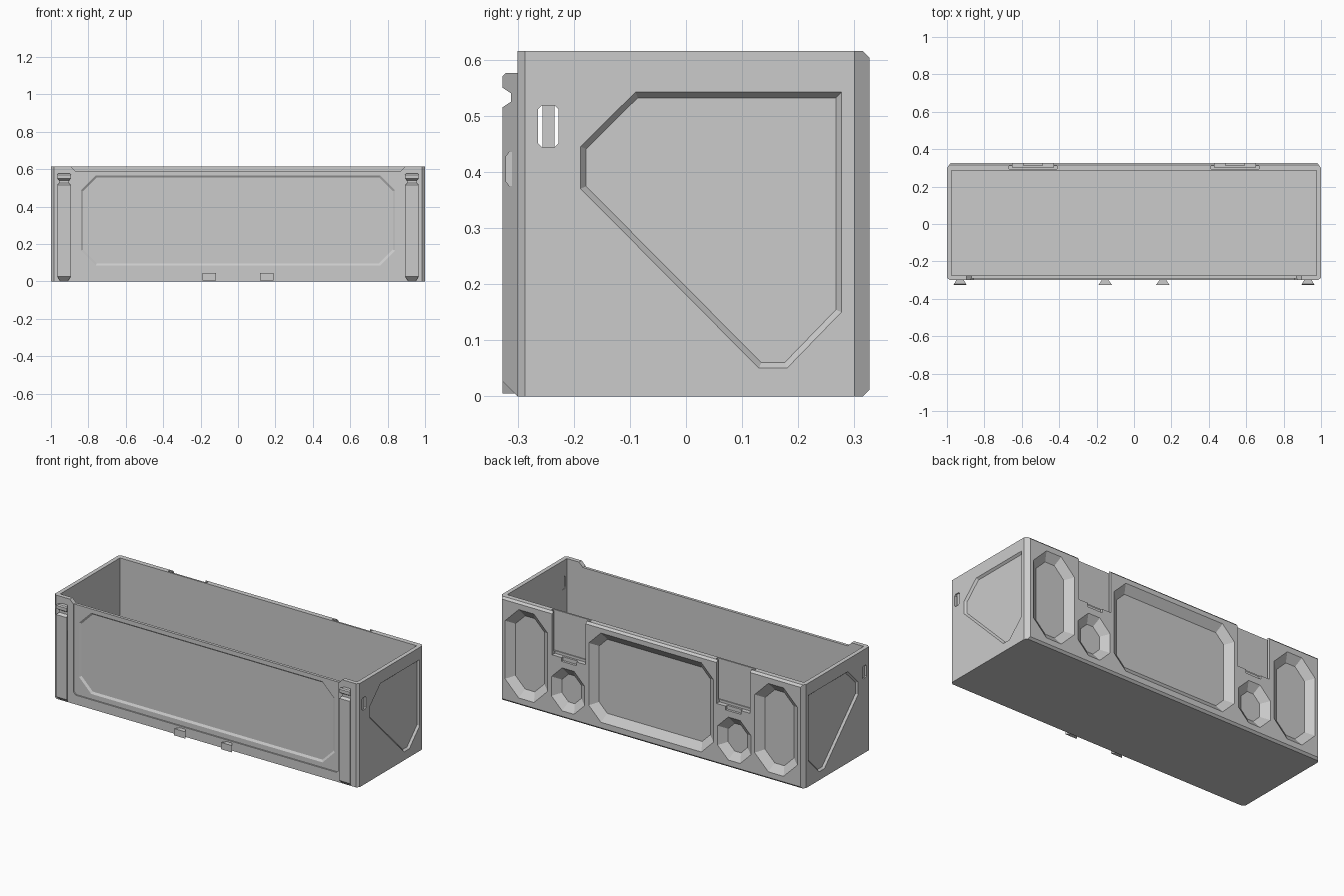
import bpy, bmesh
from mathutils import Vector

if "Cube" in bpy.data.objects:
    bpy.data.objects.remove(bpy.data.objects["Cube"])


def loft(name, loops):
    """Closed solid through equal-length loops of 3D points."""
    bm = bmesh.new()
    rings = [[bm.verts.new(p) for p in lp] for lp in loops]
    n = len(rings[0])
    for a, b in zip(rings, rings[1:]):
        for i in range(n):
            j = (i + 1) % n
            bm.faces.new((a[i], a[j], b[j], b[i]))
    bm.faces.new(rings[0])
    bm.faces.new(rings[-1])
    bmesh.ops.recalc_face_normals(bm, faces=bm.faces)
    me = bpy.data.meshes.new(name)
    bm.to_mesh(me)
    bm.free()
    ob = bpy.data.objects.new(name, me)
    bpy.context.collection.objects.link(ob)
    return ob


def box(name, x0, x1, y0, y1, z0, z1):
    x0, x1 = sorted((x0, x1))
    sq = [(x0, y0), (x1, y0), (x1, y1), (x0, y1)]
    return loft(name, [[(x, y, z) for x, y in sq] for z in (z0, z1)])


def inset(poly, d):
    """Mitred inset of a convex 2D polygon."""
    n = len(poly)
    p = [Vector(q) for q in poly]
    area = sum(p[i].x * p[(i + 1) % n].y - p[(i + 1) % n].x * p[i].y for i in range(n))
    s = 1 if area > 0 else -1
    out = []
    for i in range(n):
        e0 = (p[i] - p[i - 1]).normalized()
        e1 = (p[(i + 1) % n] - p[i]).normalized()
        n0, n1 = Vector((-e0.y, e0.x)) * s, Vector((-e1.y, e1.x)) * s
        out.append(p[i] + (n0 + n1) * (d / (1 + n0.dot(n1))))
    return out


def octagon(u0, u1, v0, v1, c):
    return [(u0 + c, v0), (u1 - c, v0), (u1, v0 + c), (u1, v1 - c),
            (u1 - c, v1), (u0 + c, v1), (u0, v1 - c), (u0, v0 + c)]


def pocket(poly, surf, depth, slope_w, place):
    """Cutter for a bevelled recess; place(u, v, w) maps to 3D."""
    sgn = 1 if surf > 0 else -1
    e = 0.3
    outer = inset(poly, -slope_w * e)
    inner = inset(poly, slope_w)
    return loft("cutter", [[place(u, v, surf + sgn * depth * e) for u, v in outer],
                           [place(u, v, surf - sgn * depth) for u, v in inner]])


def cut(target, cutter):
    cutter.hide_render = True
    m = target.modifiers.new("cut", 'BOOLEAN')
    m.operation = 'DIFFERENCE'
    m.solver = 'EXACT'
    m.object = cutter
    bpy.context.view_layer.objects.active = target
    bpy.ops.object.modifier_apply(modifier=m.name)
    bpy.data.objects.remove(cutter)


def xz(u, v, w):
    return (u, w, v)


def yz(u, v, w):
    return (w, u, v)


F, B, H = -0.30, 0.327, 0.615

# Body shell with chamfered upright corners
plan = [(-.985, F), (.985, F), (1, F + .013), (1, .30),
        (.98, B), (-.98, B), (-1, .30), (-1, F + .013)]
body = loft("crate_body", [[(x, y, z) for x, y in plan] for z in (0, H)])
cut(body, box("cutter", -.975, .975, -.275, .285, .025, .8))

# Small chamfers on the long back edges
for z, s in ((0, 1), (H, -1)):
    tri = [(B - .012 - .02, z - s * .02), (B + .02, z - s * .02), (B + .02, z + s * .032)]
    cut(body, loft("cutter", [[(x, y, w) for y, w in tri] for x in (-1.1, 1.1)]))

# Lowered front rim
rim = [(-.87, .59), (.87, .59), (.915, .635), (-.915, .635)]
cut(body, loft("cutter", [[(x, y, z) for x, z in rim] for y in (-.4, -.25)]))

# Front face: shallow step, then bevelled panel
step = [(-.872, .07), (-.857, .055), (.857, .055), (.872, .07), (.872, .7), (-.872, .7)]
cut(body, loft("cutter", [[(x, y, z) for x, z in step] for y in (-.4, F + .008)]))
cut(body, pocket(octagon(-.84, .84, .085, .567, .08), F + .008, .008, .012, xz))

# Back centre pocket
cut(body, pocket(octagon(-.41, .41, .045, .575, .08), B, .034, .045, xz))

side_panel = [(-.188, .445), (-.09, .542), (.277, .542), (.277, .15),
              (.18, .05), (.13, .05), (-.188, .37)]
for s in (-1, 1):
    # Tall and small back pockets
    for x0, x1, z1, c in ((.68, .96, .57, .09), (.437, .655, .30, .07)):
        a, b = sorted((s * x0, s * x1))
        cut(body, pocket(octagon(a, b, .045, z1, c), B, .034, .045, xz))
    # Hinge seat: open notch, side undercuts and a catch slot below
    cut(body, box("cutter", s * .43, s * .65, .301, .4, .36, .7))
    cut(body, box("cutter", s * .412, s * .668, .295, .309, .375, .7))
    cut(body, box("cutter", s * .49, s * .59, .313, .4, .338, .37))
    # Side panel recess
    cut(body, pocket(side_panel, s * 1.0, .012, .010, yz))
    # Strap slot
    slot = octagon(-.264, -.227, .444, .518, .007)
    cut(body, loft("cutter", [[(s * x, y, z) for y, z in slot] for x in (.96, 1.1)]))
    box("strap_bar", s * .978, s * .992, -.256, -.234, .443, .519)


def dovetail(name, cx, w_in, w_out, profile):
    """Side profile (y, z) extruded in x, widening toward the front."""
    loops = []
    for s in (-1, 1):
        loops.append([(cx + s * (w_in + (w_out - w_in) * (F - y) / .027), y, z)
                      for y, z in profile])
    return loft(name, loops)


# Front rails with latch notch, and lower clips
rail = [(F + .004, .0), (F, .0), (-.327, .027), (-.327, .515), (-.312, .525), (-.312, .54),
        (-.327, .55), (-.327, .57), (-.321, .576), (F + .004, .576)]
clip = [(F + .009, .005), (-.327, .005), (-.327, .045), (F + .009, .045)]
for s in (-1, 1):
    r = dovetail("front_rail", s * .93, .020, .036, rail)
    # Side grips cut into the rail
    for k in (-1, 1):
        x = s * .93 + k * .034
        grip = [(-.301, .375), (-.315, .375), (-.321, .383), (-.321, .427), (-.315, .435), (-.301, .435)]
        cut(r, loft("cutter", [[(w, y, z) for y, z in grip] for w in (x - .008, x + .008)]))
    dovetail("front_clip", s * .154, .018, .037, clip)
